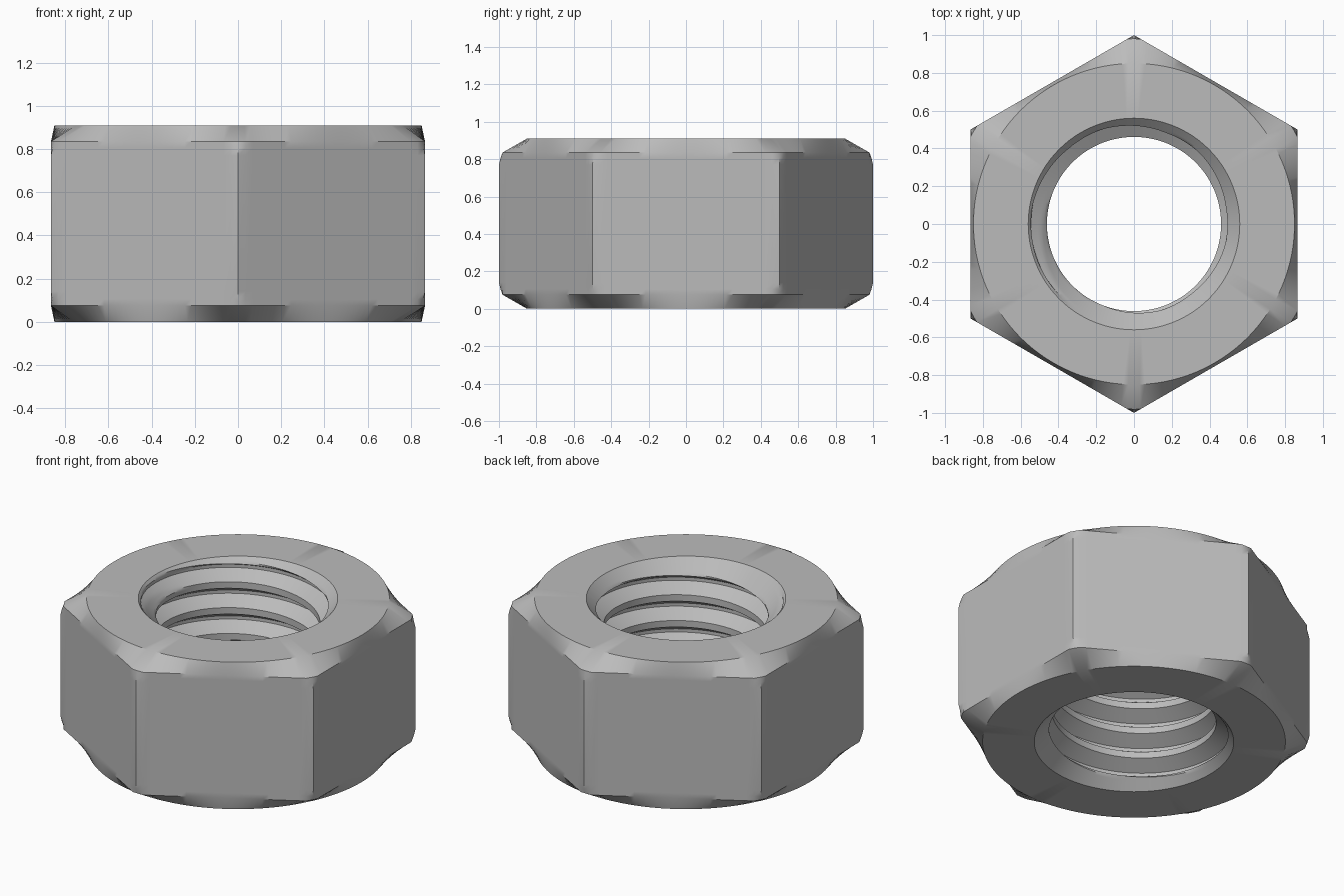
import bpy, bmesh
from math import cos, sin, pi, radians, floor

cube = bpy.data.objects.get("Cube")
if cube:
    bpy.data.objects.remove(cube, do_unlink=True)

HEIGHT, APOTHEM = 0.91, 0.866
COLUMNS, STEPS = 180, 16          # columns around, thread rows per turn
MINOR, MAJOR, PITCH = 0.461, 0.545, 0.16
BORE_MOUTH = 0.56
ROOT_Z = 0.80                     # height of a thread root at angle zero

# Outer chamfer: (distance from the end face, largest radius)
CHAMFER = [(0, 0.85), (0.075, 0.981), (0.105, 0.992), (0.14, 1.0)]


def hex_radius(angle):
    """Radius of the hexagon, with flats facing the x axis."""
    third = pi / 3
    return APOTHEM / cos((angle + third / 2) % third - third / 2)


def thread_radius(z, angle):
    """Right-handed thread with flat crests and roots, opened by end cones."""
    turn = (z - ROOT_Z) / PITCH - angle / (2 * pi)
    off = abs(turn - floor(turn + 0.5))          # 0 at root, 0.5 at crest
    t = min(max((off - 1 / 16) / (5 / 16), 0), 1)
    cone = BORE_MOUTH - min(z, HEIGHT - z)
    return max(MAJOR + (MINOR - MAJOR) * t, cone)


def section(angle):
    """Closed section at one angle: up the outside, then down the bore."""
    ends = [(d, min(r, hex_radius(angle))) for d, r in CHAMFER]
    points = [(r, d) for d, r in ends]
    points += [(r, HEIGHT - d) for d, r in reversed(ends)]
    # Bore rows follow the helix, and are clamped at the end faces
    rows = int((HEIGHT + 2 * PITCH) / PITCH * STEPS) + 2
    start = ROOT_Z - PITCH * 7 + PITCH / STEPS
    bore = []
    for k in range(rows):
        z = start + PITCH * (k / STEPS + angle / (2 * pi))
        z = min(max(z, 0), HEIGHT)
        bore.append((thread_radius(z, angle), z))
    return points + bore[::-1]


# Loft the sections into one closed body
bm = bmesh.new()
columns = []
for j in range(COLUMNS + 1):
    a = 2 * pi * j / COLUMNS
    columns.append([bm.verts.new((r * cos(a), r * sin(a), z)) for r, z in section(a)])
for c0, c1 in zip(columns, columns[1:]):
    for i in range(len(c0)):
        n = (i + 1) % len(c0)
        bm.faces.new((c0[i], c1[i], c1[n], c0[n]))
bmesh.ops.remove_doubles(bm, verts=bm.verts, dist=0.0002)
bmesh.ops.recalc_face_normals(bm, faces=bm.faces)

mesh = bpy.data.meshes.new("hex_nut")
bm.to_mesh(mesh)
bm.free()
nut = bpy.data.objects.new("hex_nut", mesh)
bpy.context.collection.objects.link(nut)

# Plain grey metal
grey = bpy.data.materials.new("grey_metal")
grey.use_nodes = True
color = (0.5, 0.5, 0.5, 1)
grey.diffuse_color = color
grey.node_tree.nodes["Principled BSDF"].inputs["Base Color"].default_value = color
mesh.materials.append(grey)

bpy.ops.object.select_all(action="DESELECT")
nut.select_set(True)
bpy.context.view_layer.objects.active = nut
bpy.ops.object.shade_smooth_by_angle(angle=radians(30))
